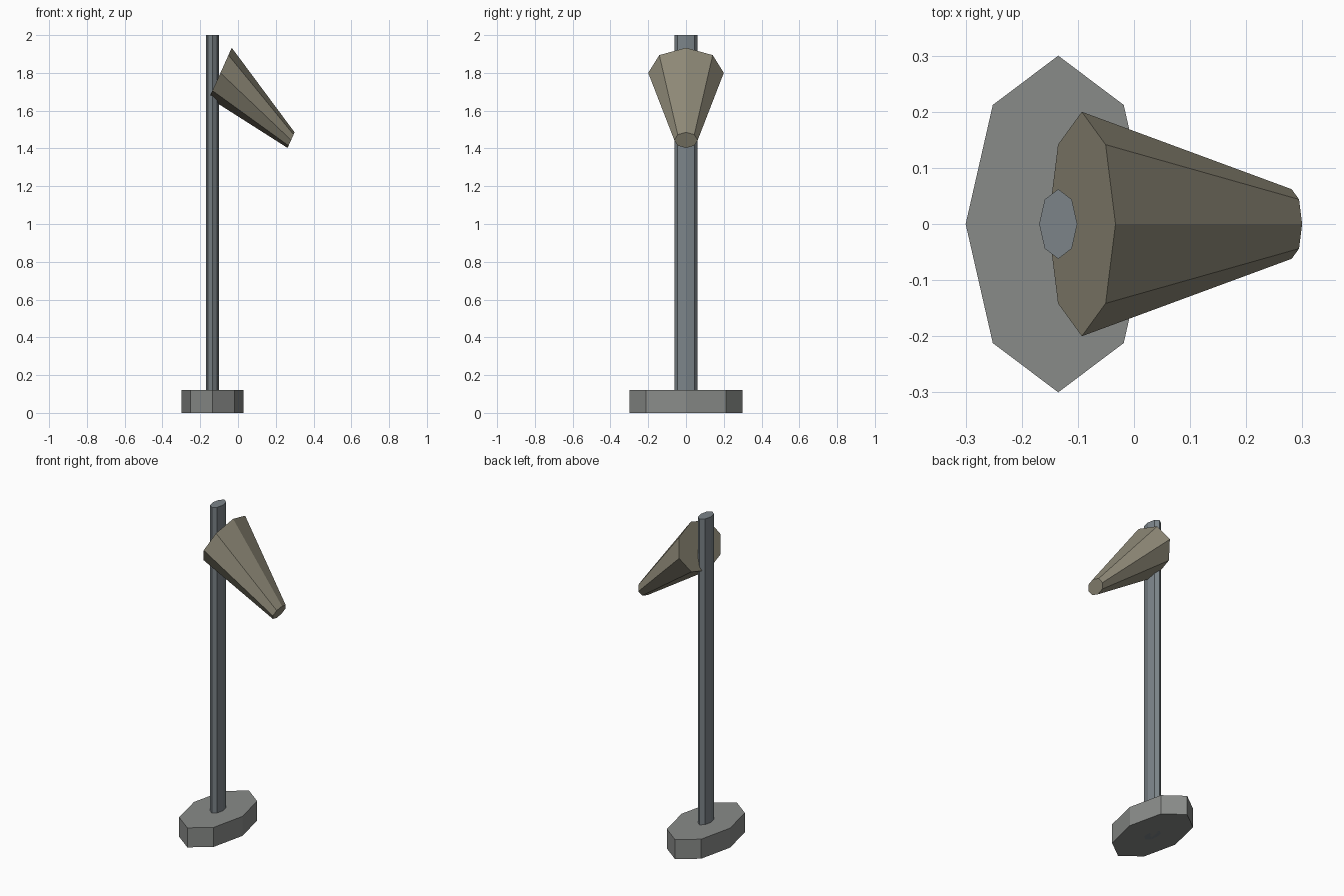
import bpy, bmesh
from math import sin, cos, pi
from mathutils import Vector

if "Cube" in bpy.data.objects:
    bpy.data.objects.remove(bpy.data.objects["Cube"])

SIDES = 8


def paint(name, rgb):
    mat = bpy.data.materials.new(name)
    mat.diffuse_color = (*rgb, 1)
    mat.use_nodes = True
    mat.node_tree.nodes["Principled BSDF"].inputs["Base Color"].default_value = mat.diffuse_color
    return mat


def loft(name, rings, mat):
    """Closed octagonal solid; each ring is (centre, half-axis u, half-width in y)."""
    bm = bmesh.new()
    loops = []
    for centre, u, ry in rings:
        loops.append([bm.verts.new(Vector(centre) + Vector(u) * cos(a) + Vector((0, ry * sin(a), 0)))
                      for a in (2 * pi * i / SIDES for i in range(SIDES))])
    for low, high in zip(loops, loops[1:]):
        for i in range(SIDES):
            j = (i + 1) % SIDES
            bm.faces.new((low[i], low[j], high[j], high[i]))
    bm.faces.new(loops[0])
    bm.faces.new(loops[-1])
    bmesh.ops.recalc_face_normals(bm, faces=bm.faces)
    mesh = bpy.data.meshes.new(name)
    bm.to_mesh(mesh)
    bm.free()
    mesh.materials.append(mat)
    obj = bpy.data.objects.new(name, mesh)
    bpy.context.collection.objects.link(obj)
    return obj


def prism(name, rx, ry, height, mat):
    x = -0.135
    return loft(name, [((x, 0, 0), (rx, 0, 0), ry), ((x, 0, height), (rx, 0, 0), ry)], mat)


# Flattened octagonal foot and tall pole
prism("base", 0.165, 0.30, 0.12, paint("base_grey", (0.25, 0.26, 0.25)))
prism("pole", 0.034, 0.062, 2.0, paint("pole_blue_grey", (0.20, 0.23, 0.25)))

# Tilted tapering horn, wide end on the pole, capped at both ends
loft("horn", [((-0.093, 0, 1.80), (0.060, 0, 0.133), 0.20),
              ((0.281, 0, 1.444), (0.0186, 0, 0.0412), 0.062)],
     paint("horn_olive", (0.27, 0.25, 0.185)))
